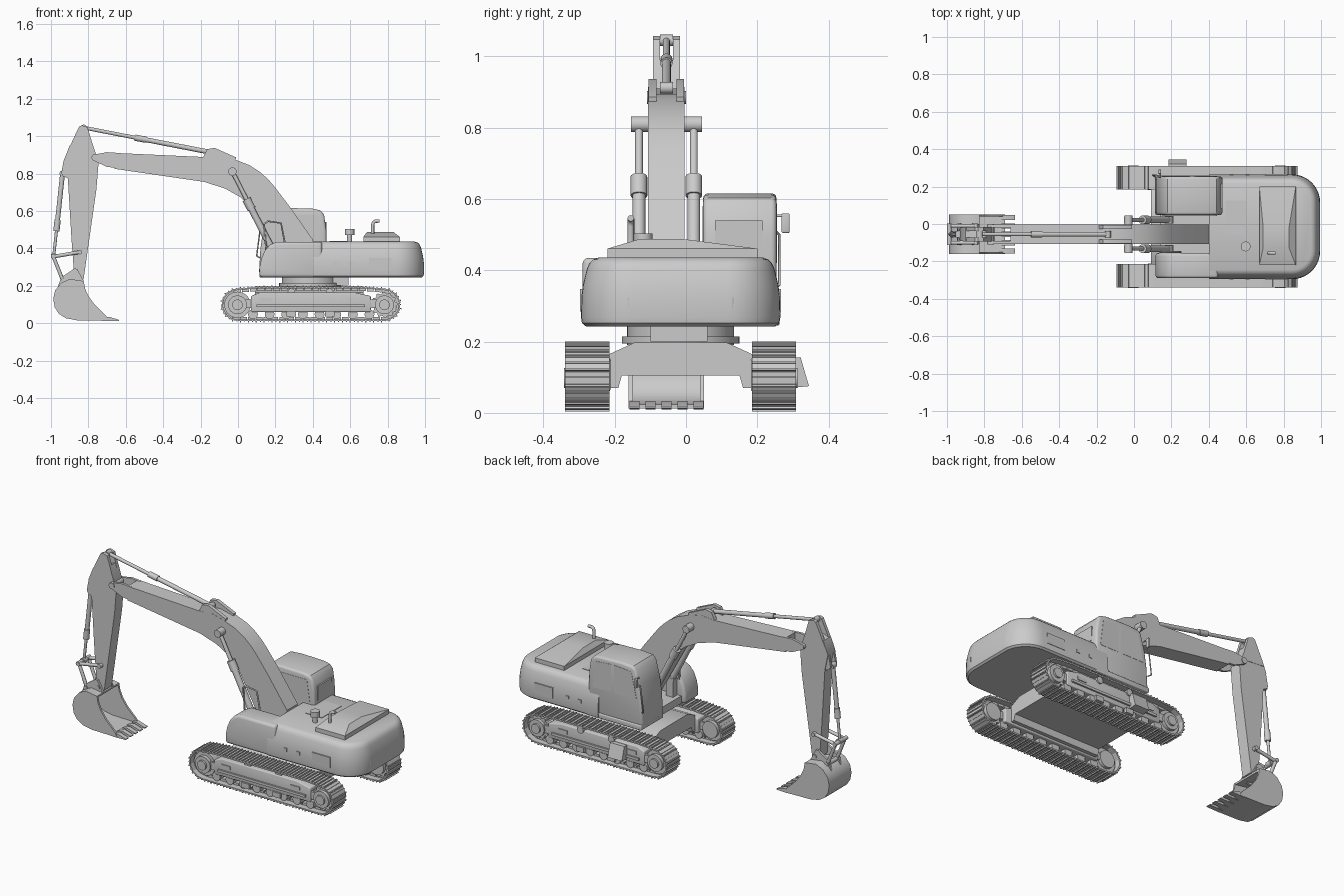
import bpy, bmesh, math
from mathutils import Vector

if "Cube" in bpy.data.objects:
    bpy.data.objects.remove(bpy.data.objects["Cube"])

YC = -0.015   # undercarriage centre line
YB = -0.055   # boom centre line


def finish(name, bm, bevel=0.0, segs=3, angle=35):
    bmesh.ops.recalc_face_normals(bm, faces=bm.faces[:])
    if bevel:
        edges = [e for e in bm.edges if len(e.link_faces) == 2 and e.calc_face_angle() > math.radians(40)]
        bmesh.ops.bevel(bm, geom=edges, offset=bevel, segments=segs, profile=0.5, affect='EDGES', clamp_overlap=True)
    me = bpy.data.meshes.new(name)
    bm.to_mesh(me)
    bm.free()
    ob = bpy.data.objects.new(name, me)
    bpy.context.collection.objects.link(ob)
    bpy.ops.object.select_all(action='DESELECT')
    ob.select_set(True)
    bpy.context.view_layer.objects.active = ob
    bpy.ops.object.shade_smooth_by_angle(angle=math.radians(angle))
    return ob


def loft(name, rings, bevel=0.0, bm=None):
    """Closed solid through rings of equal length; adds to bm when given."""
    own = bm is None
    bm = bm or bmesh.new()
    vs = [[bm.verts.new(p) for p in r] for r in rings]
    n = len(vs[0])
    for a, b in zip(vs, vs[1:]):
        for i in range(n):
            bm.faces.new((a[i], a[(i + 1) % n], b[(i + 1) % n], b[i]))
    bm.faces.new(vs[0])
    bm.faces.new(vs[-1][::-1])
    if own:
        return finish(name, bm, bevel)


def prism(name, pts, y0, y1, bevel=0.0):
    return loft(name, [[(x, y, z) for x, z in pts] for y in (y0, y1)], bevel)


def box(name, x0, x1, y0, y1, z0, z1, bevel=0.0):
    return prism(name, [(x0, z0), (x1, z0), (x1, z1), (x0, z1)], y0, y1, bevel)


def rod(name, p, q, r, n=20):
    p, q = Vector(p), Vector(q)
    d = (q - p).normalized()
    u = d.orthogonal().normalized()
    v = d.cross(u)
    a = [2 * math.pi * i / n for i in range(n)]
    return loft(name, [[c + r * (u * math.cos(t) + v * math.sin(t)) for t in a] for c in (p, q)])


def tube(name, pts, r):
    cu = bpy.data.curves.new(name, 'CURVE')
    cu.dimensions = '3D'
    cu.bevel_depth, cu.bevel_resolution, cu.use_fill_caps = r, 3, True
    sp = cu.splines.new('POLY')
    sp.points.add(len(pts) - 1)
    for s, p in zip(sp.points, pts):
        s.co = (*p, 1)
    ob = bpy.data.objects.new(name, cu)
    bpy.context.collection.objects.link(ob)


def cylinder(name, p, q, r_rod, r_barrel, split):
    """Hydraulic ram: rod from p, barrel from the split fraction to q, with a collar and end eyes."""
    p, q = Vector(p), Vector(q)
    m = p.lerp(q, split)
    rod(name + "_rod", p, m, r_rod)
    rod(name + "_barrel", m, q, r_barrel)
    rod(name + "_collar", m, m + (q - p).normalized() * 0.06, r_barrel * 1.3)
    for c in (p, q):
        rod(name + "_eye", c - Vector((0, .018, 0)), c + Vector((0, .018, 0)), r_barrel * 1.25)


# Track path (x, z), counter-clockwise
R, XL, XR, ZC = 0.083, -0.003, 0.783, 0.098
arc = lambda cx, a0: [(cx + R * math.cos(math.radians(a0 + 15 * i)), ZC + R * math.sin(math.radians(a0 + 15 * i))) for i in range(13)]
path = arc(XR, -90) + [(0.68, 0.189), (0.1, 0.189)] + arc(XL, 90)
path = [Vector(p) for p in path]
segs = [(a, b, (b - a).length) for a, b in zip(path, path[1:] + path[:1])]
total = sum(s[2] for s in segs)


def at(d):
    d %= total
    for a, b, l in segs:
        if d <= l:
            return a.lerp(b, d / l)
        d -= l
    return path[0]


SHOES = 50
for side, s in (("right", -1), ("left", 1)):
    yc = YC + s * 0.262
    # Shoes: plate, grouser bars and chain link
    bm = bmesh.new()
    step = total / SHOES
    for i in range(SHOES):
        a, b = at((i - 0.5) * step), at((i + 0.5) * step)
        c, t = (a + b) / 2, (b - a).normalized()
        n = Vector((t.y, -t.x))
        for u0, u1, w0, w1, hw in ((-.021, .021, -.004, .004, .062), (-.019, -.013, .004, .011, .062),
                                   (.004, .009, .004, .009, .062), (-.018, .018, -.018, -.004, .025)):
            q = [c + t * u + n * w for u, w in ((u0, w0), (u1, w0), (u1, w1), (u0, w1))]
            loft("", [[(p.x, y, p.y) for p in q] for y in (yc - hw, yc + hw)], bm=bm)
    finish(side + "_track_shoes", bm)
    # Side frame, idler, toothed sprocket, rollers
    y_in, y_out = yc - s * 0.065, yc + s * 0.05
    prism(side + "_track_frame", [(.07, .06), (.07, .145), (.12, .165), (.62, .165), (.71, .145), (.71, .06)], y_in, y_out, 0.006)
    box(side + "_frame_rib", .1, .68, y_out, yc + s * 0.06, .085, .1)
    for x in (.12, .58):
        box(side + "_frame_slot", x, x + .06, y_out, yc + s * 0.055, .115, .135)
    for nm, x in (("idler", XL), ("sprocket", XR)):
        star = []
        for k in range(48):
            r = .07 if k % 4 < 2 or nm == "idler" else .06
            star.append((x + r * math.cos(k * math.pi / 24), ZC + r * math.sin(k * math.pi / 24)))
        prism(f"{side}_{nm}", star, yc - .035, yc + .035)
        rod(f"{side}_{nm}_hub", (x, yc - .055, ZC), (x, yc + .055, ZC), .05, 28)
        rod(f"{side}_{nm}_cap", (x, yc, ZC), (x, yc + s * .066, ZC), .028, 24)
        box(f"{side}_{nm}_arm", min(x, .38 if nm == "idler" else .68), max(x, .1), yc - .045, yc + .045, .08, .125)
    for i in range(8):
        x = .08 + i * .089
        rod(side + "_bottom_roller", (x, yc - .045, .047), (x, yc + .045, .047), .026)
    for x in (.285, .49):
        rod(side + "_carrier_roller", (x, yc - .04, .165), (x, yc + .058, .165), .02)
        box(side + "_roller_guard", x - .025, x + .025, y_out - s * .01, yc + s * .06, .035, .065)

# Boarding step on the left track
loft("track_step", [[(x, .295, .07), (x, .345, .075), (x, .322, .155), (x, .295, .155)] for x in (.185, .28)])

# Centre frame between the tracks and slewing ring
sec = [(-.2, .07), (-.175, .07), (-.165, .105), (.165, .105), (.175, .07), (.2, .07), (.2, .165), (.13, .197), (-.13, .197), (-.2, .165)]
loft("centre_frame", [[(x, YC + y, z) for y, z in sec] for x in (.09, .67)])
rod("slewing_ring", (.385, YC, .19), (.385, YC, .25), .15, 48)
rod("slewing_flange", (.385, YC, .195), (.385, YC, .215), .165, 48)
box("belly_box", .48, .59, -.1, .06, .2, .25)


# Upper body with rounded counterweight
def plan(z, i):
    x1, y0, y1, r = .995, -.295, .265, .15
    pts = [(.4, y1 - i, z), (.4, y0 + i, z)]
    for cy, a0 in ((y0 + r, -90), (y1 - r, 0)):
        for k in range(11):
            a = math.radians(a0 + 9 * k)
            pts.append((x1 - r + (r - i) * math.cos(a), cy + (r - i) * math.sin(a), z))
    return pts


loft("upper_body", [plan(z, i) for z, i in ((.243, .014), (.252, .003), (.27, 0), (.33, .002), (.36, .006), (.405, .017), (.42, .024), (.43, .034), (.436, .05))])
front = [(.115, .245), (.115, .3), (.125, .345), (.142, .385), (.17, .418), (.205, .435), (.45, .435), (.45, .245)]
loft("right_tank", [[(x, y, z) for x, z in front] for y in (-.29, -.155)], 0.016)
box("platform_floor", .14, .45, -.16, .06, .245, .29)
box("left_sill", .115, .48, .05, .262, .245, .275, .005)
box("deck_grille", .49, .6, -.06, .125, .43, .439)

# Engine hood with sloping top
ring = lambda x0, x1, y0, y1, z: [(x0, y0, z), (x1, y0, z), (x1, y1, z), (x0, y1, z)]
loft("engine_hood", [ring(.67, .865, -.22, .2, .43), ring(.67, .865, -.22, .2, .461), ring(.69, .83, -.13, -.01, .488)])
tube("exhaust", [(.72, -.155, .46), (.72, -.155, .525), (.724, -.155, .538), (.735, -.155, .545), (.757, -.155, .546)], .009)
rod("air_filter_stem", (.597, -.12, .43), (.597, -.12, .475), .014)
rod("air_filter_cap", (.597, -.12, .47), (.597, -.12, .503), .026, 28)

# Side hatches, vents and rear lamps
for side, y0, y1 in (("right", -.297, -.28), ("left", .25, .267)):
    box(side + "_hatch", .70, .82, y0, y1, .285, .348)
    for x in (.51, .595):
        box(side + "_vent", x, x + .022, y0, y1, .305, .326)
for s in (-1, 1):
    lamp = [(.24, .285), (.155, .285), (.145, .295), (.145, .322), (.157, .335), (.205, .335), (.235, .31)]
    loft("rear_lamp", [[(x - max(0, y - .14) * .6 * (x > .97), YC + s * y, z) for y, z in lamp] for x in (.93, .997)])

# Cab
cab = [(.112, .262), (.12, .4), (.135, .5), (.16, .592), (.18, .61), (.25, .616), (.4, .612), (.44, .603), (.46, .58), (.472, .5), (.475, .262)]
prism("cab", cab, .048, .254, .014)
prism("door_window", [(.15, .42), (.185, .58), (.3, .588), (.3, .42)], .25, .2555)
prism("rear_side_window", [(.32, .42), (.32, .588), (.425, .58), (.445, .42)], .25, .2555)
prism("inner_side_window", [(.15, .45), (.185, .58), (.425, .58), (.445, .45)], .0465, .052)
box("rear_window", .455, .4745, .082, .215, .455, .54)
tube("mirror_arm", [(.14, .245, .553), (.14, .285, .553)], .004)
box("mirror", .13, .145, .268, .291, .505, .56, .004)
tube("cab_handrail", [(.115, .25, .35), (.1, .262, .36), (.118, .262, .5), (.135, .25, .51)], .004)
tube("tank_handrail", [(.15, -.15, .39), (.14, -.15, .53), (.16, -.15, .545), (.23, -.15, .535), (.25, -.15, .43)], .005)

# Boom with bracket and fork
boom = [(-.66, .91), (-.18, .888), (-.1, .895), (-.02, .876), (.06, .845), (.115, .81), (.16, .77), (.195, .73), (.275, .625), (.40, .447), (.40, .33), (.24, .31),
        (.13, .51), (.07, .62), (.04, .65), (.01, .675), (-.07, .72), (-.18, .755), (-.66, .825)]
prism("boom", boom, YB - .051, YB + .051)
for s in (-1, 1):
    prism("boom_fork", [(-.785, .885), (-.775, .9), (-.7, .914), (-.64, .91), (-.64, .83), (-.7, .835), (-.775, .87)], YB + s * .036, YB + s * .051)
    prism("boom_bracket", [(-.19, .88), (-.165, .93), (-.125, .937), (-.01, .886), (-.02, .84), (-.17, .84)], YB + s * .028, YB + s * .05)
    y = YB + s * .077
    cylinder("boom_ram", (-.03, y, .81), (.185, y, .39), .011, .018, .35)
    box("boom_ram_foot", .165, .21, y - .02, y + .02, .28, .4)
rod("boom_ram_pin", (-.03, YB - .1, .81), (-.03, YB + .1, .81), .022)

# Arm
prism("arm", [(-.9, .95), (-.79, .99), (-.745, .865), (-.757, .715), (-.826, .233), (-.85, .225), (-.875, .243), (-.89, .446), (-.91, .778), (-.93, .874)], YB - .036, YB + .036)
for s in (-1, 1):
    prism("arm_head_plate", [(-.915, .91), (-.875, .997), (-.85, 1.05), (-.835, 1.057), (-.805, 1.048), (-.76, .9)], YB + s * .018, YB + s * .038)
    prism("bucket_ram_lug", [(-.9, .88), (-.932, .87), (-.945, .8), (-.935, .785), (-.9, .77)], YB + s * .018, YB + s * .032)
rod("arm_foot_pin", (-.765, YB - .055, .885), (-.765, YB + .055, .885), .018)
cylinder("arm_ram", (-.825, YB, 1.045), (-.14, YB, .912), .010, .013, .4)
cylinder("bucket_ram", (-.985, YB, .36), (-.938, YB, .8), .008, .013, .3)

# Bucket linkage
for s in (-1, 1):
    y = YB + s * .045
    rod("guide_link", (-.99, y, .355), (-.845, y, .38), .010, 12)
    rod("bucket_link", (-.988, y, .358), (-.935, y, .225), .010, 12)
    prism("bucket_ear", [(-.965, .19), (-.945, .245), (-.875, .292), (-.86, .29), (-.825, .225)], YB + s * .038, YB + s * .052)
for nm, x, z in (("ram", -.988, .358), ("guide", -.845, .38), ("link", -.935, .225), ("arm", -.855, .25)):
    rod(nm + "_link_pin", (x, YB - .058, z), (x, YB + .058, z), .012)

# Bucket: curved shell, side plates, teeth
shell = [Vector(p) for p in ((-.825, .225), (-.9, .236), (-.945, .215), (-.978, .175), (-.988, .13), (-.98, .085), (-.958, .05), (-.92, .026), (-.86, .015), (-.69, .012))]
inner = []
for i, p in enumerate(shell):
    t = (shell[min(i + 1, 9)] - shell[max(i - 1, 0)]).normalized()
    inner.append(p + Vector((-t.y, t.x)) * .011)
prism("bucket_shell", [tuple(p) for p in shell + inner[::-1]], YB - .103, YB + .103)
sidep = [tuple(p) for p in shell] + [(-.705, .04), (-.767, .1), (-.8, .145), (-.818, .185)]
for s in (-1, 1):
    prism("bucket_side", sidep, YB + s * .094, YB + s * .106)
for i in range(5):
    y = YB - .09 + i * .045
    prism("bucket_tooth", [(-.72, .01), (-.635, .012), (-.635, .017), (-.69, .034), (-.72, .03)], y - .014, y + .014)
